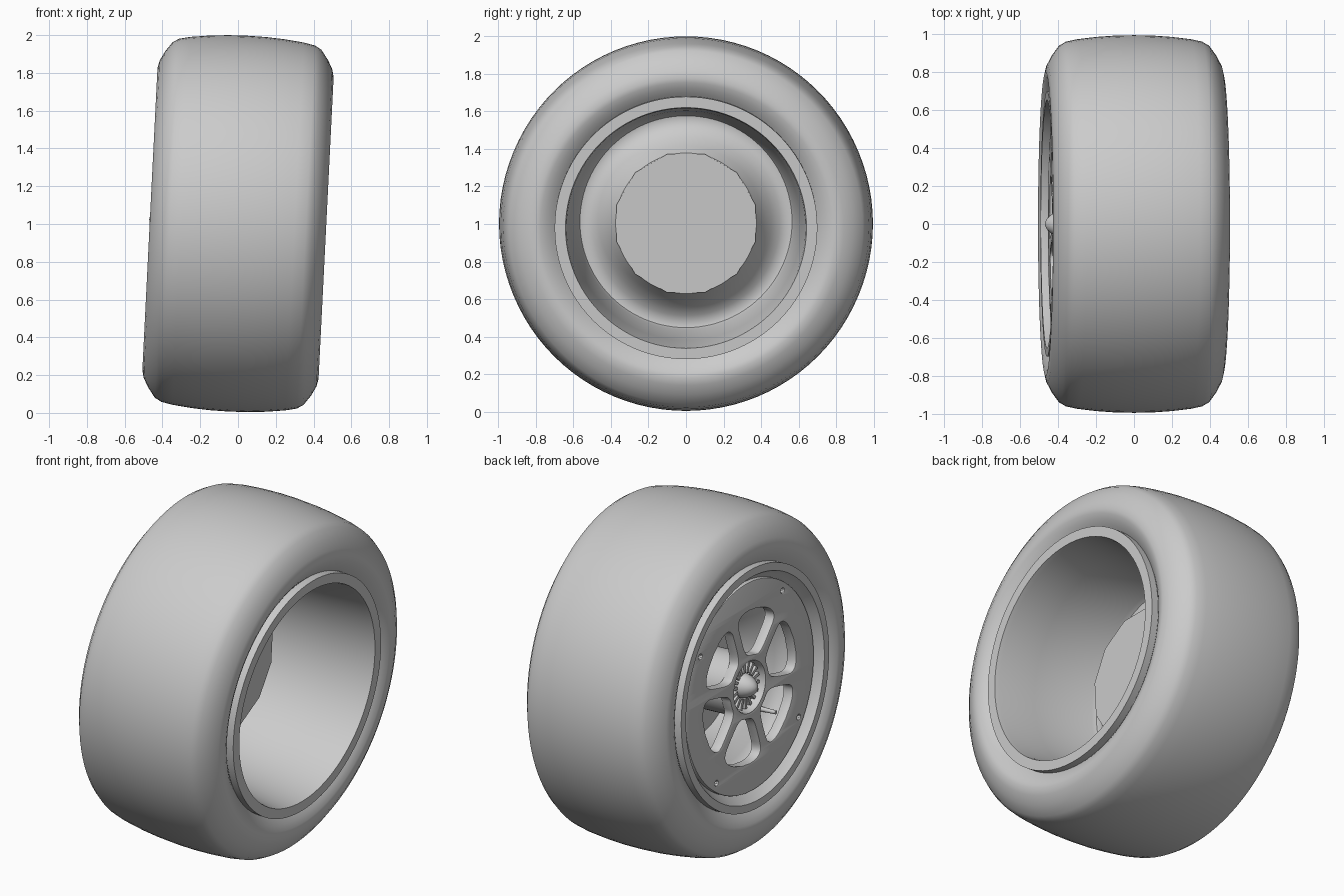
import bpy, bmesh, math
from mathutils import Matrix, Vector

if "Cube" in bpy.data.objects:
    bpy.data.objects.remove(bpy.data.objects["Cube"])

# Wheel axis runs along x, then the whole wheel leans by a small camber angle
CAMBER = Matrix.Translation((0, 0, 1.002)) @ Matrix.Rotation(0.05, 4, 'Y')
grey = bpy.data.materials.new("plain_grey")
grey.diffuse_color = (0.6, 0.6, 0.6, 1)
grey.use_nodes = True
grey.node_tree.nodes["Principled BSDF"].inputs["Base Color"].default_value = grey.diffuse_color


def finish(name, bm, angle=35):
    bmesh.ops.remove_doubles(bm, verts=bm.verts, dist=1e-5)
    bmesh.ops.recalc_face_normals(bm, faces=bm.faces)
    mesh = bpy.data.meshes.new(name)
    bm.to_mesh(mesh)
    bm.free()
    mesh.materials.append(grey)
    ob = bpy.data.objects.new(name, mesh)
    bpy.context.collection.objects.link(ob)
    ob.matrix_world = CAMBER
    bpy.ops.object.select_all(action='DESELECT')
    bpy.context.view_layer.objects.active = ob
    ob.select_set(True)
    bpy.ops.object.shade_smooth_by_angle(angle=math.radians(angle))
    return ob


def lathe(name, profile, steps=96, closed=False, angle=35, phase=0.0):
    """Revolve (axial, radius) points around the x axis."""
    bm = bmesh.new()
    pts = profile + profile[:1] if closed else profile
    c, s = math.cos(phase), math.sin(phase)
    verts = [bm.verts.new((u, r * c, r * s)) for u, r in pts]
    edges = [bm.edges.new(p) for p in zip(verts, verts[1:])]
    bmesh.ops.spin(bm, geom=verts + edges, axis=(1, 0, 0), cent=(0, 0, 0),
                   angle=math.tau, steps=steps)
    bmesh.ops.dissolve_degenerate(bm, dist=1e-6, edges=bm.edges)
    return finish(name, bm, angle)


# Tyre: half profile mirrored across the middle
half = [(0.415, 0.70), (0.43, 0.718), (0.448, 0.745), (0.462, 0.775),
        (0.467, 0.80), (0.458, 0.84), (0.432, 0.89), (0.394, 0.942),
        (0.36, 0.962), (0.30, 0.975), (0.2, 0.987), (0.1, 0.994)]
lathe("tyre", half + [(0, 0.996)] + [(-u, r) for u, r in reversed(half)],
      closed=True, angle=50)

# Rim: inner barrel, raised dish and the two protruding lips
lathe("rim", [
    (0.40, 0.70), (0.46, 0.70), (0.46, 0.642), (0.43, 0.636), (0.2, 0.612),
    (-0.18, 0.576), (-0.205, 0.565), (-0.21, 0.54), (-0.195, 0.50),
    (-0.16, 0.455), (-0.10, 0.41), (-0.04, 0.375), (-0.04, 0.0),
    (-0.07, 0.0), (-0.07, 0.36), (-0.13, 0.40), (-0.19, 0.455),
    (-0.23, 0.51), (-0.27, 0.55), (-0.34, 0.57), (-0.39, 0.60),
    (-0.42, 0.63), (-0.46, 0.655), (-0.46, 0.70), (-0.40, 0.70),
    (-0.38, 0.68), (0.38, 0.68)], closed=True)

# Twelve-sided plate on top of the dish
lathe("back_plate", [(-0.05, 0.0), (-0.05, 0.383), (-0.033, 0.383), (-0.033, 0.0)],
      steps=12, angle=20, phase=math.radians(15))


# Spoked face: flat outline with six windows, four small holes, a hub hole
def circle(radius, n, cx=0.0, cy=0.0):
    return [(cx + radius * math.cos(math.tau * i / n),
             cy + radius * math.sin(math.tau * i / n)) for i in range(n)]


def soft(v):
    return math.copysign(abs(v) ** 0.45, v)


def window(mid, n=48):
    pts = []
    for i in range(n):
        t = math.tau * i / n
        r = 0.313 + 0.13 * soft(math.sin(t))
        spread = math.pi / 6 - math.asin(0.03 / r)
        a = mid + spread * soft(math.cos(t))
        pts.append((r * math.cos(a), r * math.sin(a)))
    return pts


outlines = [circle(0.608, 96), circle(0.152, 48)]
outlines += [window(math.radians(44 + 60 * k)) for k in range(6)]
for k in range(4):
    a = math.radians(38 + 90 * k)
    outlines.append(circle(0.016, 10, 0.56 * math.cos(a), 0.56 * math.sin(a)))

curve = bpy.data.curves.new("face_outline", 'CURVE')
curve.dimensions = '2D'
curve.fill_mode = 'BOTH'
curve.extrude = 0.025
curve.bevel_depth = 0.007
curve.bevel_resolution = 1
curve.offset = -0.007
for pts in outlines:
    sp = curve.splines.new('POLY')
    sp.points.add(len(pts) - 1)
    for p, (x, y) in zip(sp.points, pts):
        p.co = (x, y, 0, 1)
    sp.use_cyclic_u = True
tmp = bpy.data.objects.new("face_outline", curve)
bpy.context.collection.objects.link(tmp)
bpy.context.view_layer.update()
flat = bpy.data.meshes.new_from_object(
    tmp.evaluated_get(bpy.context.evaluated_depsgraph_get()))
bpy.data.objects.remove(tmp)
bm = bmesh.new()
bm.from_mesh(flat)
for v in bm.verts:
    v.co = Vector((v.co.z - 0.393, v.co.x, v.co.y))
finish("spoked_face", bm, 30)

# Hub cup behind the face
lathe("hub_cup", [(-0.06, 0.175), (-0.415, 0.175), (-0.424, 0.165),
                  (-0.424, 0.150), (-0.415, 0.145), (-0.32, 0.135),
                  (-0.32, 0.0)], steps=48)

# Centre nut with rounded nose
lathe("centre_nut", [(-0.31, 0.085), (-0.35, 0.085), (-0.355, 0.072),
                     (-0.38, 0.071), (-0.41, 0.063), (-0.437, 0.049),
                     (-0.457, 0.032), (-0.468, 0.014), (-0.471, 0.0)],
      steps=40)

# Ring of splines around the nut
bm = bmesh.new()
for k in range(18):
    box = (Matrix.Rotation(math.tau * k / 18, 4, 'X')
           @ Matrix.Translation((-0.355, 0, 0.105))
           @ Matrix.Diagonal((0.08, 0.017, 0.06, 1)))
    bmesh.ops.create_cube(bm, size=1, matrix=box)
finish("nut_splines", bm, 20)

# Valve stem inside one window
bm = bmesh.new()
a = math.radians(220)
bmesh.ops.create_cone(
    bm, cap_ends=True, segments=12, radius1=0.014, radius2=0.011, depth=0.12,
    matrix=Matrix.Translation((-0.26, 0.49 * math.cos(a), 0.49 * math.sin(a)))
    @ Matrix.Rotation(-math.pi / 2, 4, 'Y'))
finish("valve_stem", bm)
